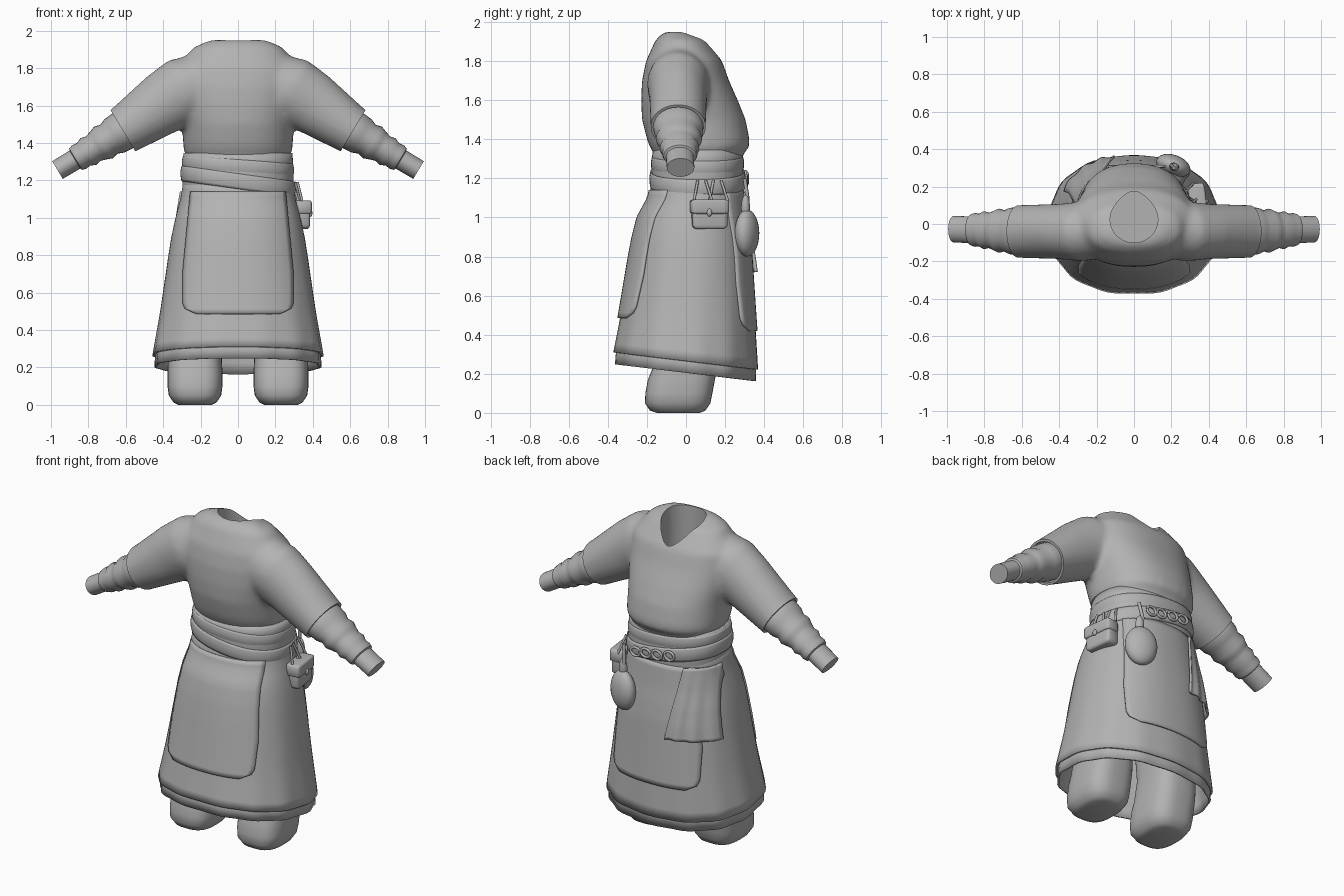
import bpy, bmesh, math
from mathutils import Vector, Matrix

if "Cube" in bpy.data.objects:
    bpy.data.objects.remove(bpy.data.objects["Cube"])

GREY = bpy.data.materials.new("grey cloth")
GREY.diffuse_color = (0.45, 0.45, 0.45, 1)
GREY.use_nodes = True
GREY.node_tree.nodes["Principled BSDF"].inputs["Base Color"].default_value = GREY.diffuse_color
TAU = 2 * math.pi

def finish(name, bm, angle=40, solid=0):
    bmesh.ops.recalc_face_normals(bm, faces=bm.faces)
    me = bpy.data.meshes.new(name)
    bm.to_mesh(me); bm.free()
    me.materials.append(GREY)
    ob = bpy.data.objects.new(name, me)
    bpy.context.collection.objects.link(ob)
    bpy.ops.object.select_all(action='DESELECT')
    bpy.context.view_layer.objects.active = ob
    ob.select_set(True)
    bpy.ops.object.shade_smooth_by_angle(angle=math.radians(angle))
    if solid:
        m = ob.modifiers.new("thickness", 'SOLIDIFY')
        m.thickness, m.offset = solid, 0
    return ob

def skin(bm, rings, closed=True, caps=True):
    vs = [[bm.verts.new(p) for p in r] for r in rings]
    n = len(vs[0])
    for a, b in zip(vs, vs[1:]):
        for i in range(n if closed else n - 1):
            j = (i + 1) % n
            bm.faces.new((a[i], a[j], b[j], b[i]))
    if caps:
        bm.faces.new(vs[0]); bm.faces.new(vs[-1])

def sgnpow(v, e):
    return math.copysign(abs(v) ** e, v)

def flat_ring(z, hw, yf, yb, cx=0, n=2.3, seg=48):
    mid, b = (yf + yb) / 2, (yb - yf) / 2
    return [Vector((cx + hw * sgnpow(math.cos(TAU * i / seg), 2 / n),
                    mid + b * sgnpow(math.sin(TAU * i / seg), 2 / n), z)) for i in range(seg)]

def arm_ring(x, z, r, ry, s, seg=28, y=-0.04):
    # ring square to the arm, which slopes down and outwards
    return [Vector((s * (x + 0.515 * r * math.cos(TAU * i / seg)), y + ry * math.sin(TAU * i / seg),
                    z + 0.857 * r * math.cos(TAU * i / seg))) for i in range(seg)]

def table(rows, z):
    for a, b in zip(rows, rows[1:]):
        if a[0] >= z >= b[0]:
            t = (a[0] - z) / (a[0] - b[0])
            return [p + (q - p) * t for p, q in zip(a[1:], b[1:])]
    return rows[0][1:] if z > rows[0][0] else rows[-1][1:]

# Tunic: body and sleeves fused into one smooth form
bm = bmesh.new()
BODY = [(1.95, .15, -.11, 0), (1.91, .24, -.155, .10), (1.8, .33, -.205, .185), (1.7, .335, -.225, .22),
        (1.6, .32, -.23, .265), (1.5, .30, -.225, .305), (1.4, .293, -.2, .325), (1.36, .29, -.185, .325),
        (1.33, .275, -.165, .295), (1.2, .26, -.15, .26)]
skin(bm, [flat_ring(*r) for r in BODY])
SLEEVE = [(.1, 1.76, .15, .13), (.28, 1.685, .182, .16), (.4, 1.612, .168, .148),
          (.615, 1.465, .13, .142), (.76, 1.375, .128, .14)]
for s in (1, -1):
    skin(bm, [arm_ring(*r, s) for r in SLEEVE])
tunic = finish("tunic", bm)
m = tunic.modifiers.new("fuse", 'REMESH')
m.mode, m.voxel_size, m.use_smooth_shade = 'VOXEL', 0.016, True
m = tunic.modifiers.new("soften", 'SMOOTH')
m.factor, m.iterations = 0.5, 10

cutters = []
for s in (1, -1):
    # square sleeve ends, then a recess inside each sleeve
    for x0, x1, r, ry in ((.615, 1.1, .3, .3), (.53, .7, .116, .127)):
        bm = bmesh.new()
        skin(bm, [arm_ring(x, 1.465 - (x - .615) * 0.6, r, ry, s) for x in (x0, x1)])
        cutters.append(finish("sleeve_cutter", bm))
# neck opening with a point on the +y side
neck = []
for i in range(40):
    a = TAU * i / 40
    y = math.sin(a)
    neck.append((.128 * math.cos(a) * (1 - .3 * max(y, 0) ** 2), .025 + (.15 if y > 0 else .125) * y))
bm = bmesh.new()
skin(bm, [[Vector((x * k, y, z)) for x, y in neck] for z, k in ((1.55, 1.2), (1.8, 1.0), (2.1, 1.0))])
cutters.append(finish("neck_cutter", bm))
for c in cutters:
    m = tunic.modifiers.new("cut", 'BOOLEAN')
    m.operation, m.solver, m.object = 'DIFFERENCE', 'EXACT', c
bpy.context.view_layer.objects.active = tunic
bpy.ops.object.select_all(action='DESELECT')
tunic.select_set(True)
for m in list(tunic.modifiers):
    bpy.ops.object.modifier_apply(modifier=m.name)
for c in cutters:
    bpy.data.objects.remove(c)
bpy.ops.object.shade_smooth_by_angle(angle=math.radians(40))

# Wrinkled undersleeves with wrist ends
ARM = [(.55, .105), (.62, .108), (.66, .104), (.69, .09), (.72, .098), (.75, .085), (.775, .076),
       (.80, .083), (.825, .07), (.85, .073), (.868, .067), (.872, .056), (.965, .055)]
for s, side in ((1, "right"), (-1, "left")):
    bm = bmesh.new()
    skin(bm, [arm_ring(x, 1.465 - (x - .615) * 0.6, r, r * 1.1 + .01, s, y=-.04 + .012 * (x - .6) / .36)
              for x, r in ARM])
    finish(side + "_undersleeve", bm, 50)

# Long skirt in two layers with a hem that dips towards +y
SKIRT = [(1.2, .285, -.165, .28), (1.1, .302, -.185, .29), (1.0, .328, -.238, .30), (.9, .35, -.262, .315),
         (.8, .366, -.28, .327), (.5, .41, -.327, .345), (.27, .45, -.368, .36), (.1, .46, -.38, .362)]
def skirt_layer(name, hem, shrink, pleat):
    bm, rings = bmesh.new(), []
    for k in range(19):
        t = k / 18
        ring = flat_ring(0, *table(SKIRT, 1.2 - t * (1.2 - hem)), seg=72)
        for i, p in enumerate(ring):
            f = shrink + pleat * t * t * math.sin(TAU * i * 13 / 72)
            p.x *= f; p.y *= f
            p.z = 1.2 - t * (1.2 - hem) - .12 * p.y * t ** 3
        rings.append(ring)
    skin(bm, rings, caps=False)
    finish(name, bm, 40, .012)
skirt_layer("outer_skirt", .265, 1.0, .008)
skirt_layer("under_skirt", .205, .965, .012)

def skirt_y(x, z, side):
    hw, yf, yb = table(SKIRT, z)
    f = (1 - min(abs(x / hw), .999) ** 2.3) ** (1 / 2.3)
    return (yf + yb) / 2 + side * (yb - yf) / 2 * f

def panel(name, side, z0, z1, edges, lift, rough=0):
    # cloth patch that follows the skirt; edges(t) gives left and right limits
    bm, rows = bmesh.new(), []
    for k in range(25):
        t = k / 24
        z = z0 + (z1 - z0) * t
        l, r = edges(t)
        row = []
        for i in range(25):
            x = l + (r - l) * i / 24
            d = lift * (.5 + .5 * t) + rough * t * math.sin(i * .8)
            row.append(Vector((x * (1 + d), skirt_y(x, z, side) + side * d, z)))
        rows.append(row)
    skin(bm, rows, closed=False, caps=False)
    finish(name, bm, 40, .012)

def apron_edges(t):
    w = .25 + .04 * min(t * 1.5, 1)
    if t > .9:
        w -= .07 * (1 - math.sqrt(max(0, 1 - ((t - .9) / .1) ** 2)))
    return -w, w
panel("apron", -1, 1.14, .485, apron_edges, .016)
panel("second_apron", 1, 1.14, .42, apron_edges, .010)
panel("hanging_cloth", 1, 1.14, .72, lambda t: (-.30 - .06 * t, -.17 + .07 * t), .035, .006)

# Wide sash, slanting belt and narrow folds
def band(name, z0, z1, grow, tilt, bulge=.008):
    bm, rings = bmesh.new(), []
    for k in range(7):
        t = k / 6
        g = grow + bulge * math.sin(math.pi * t)
        ring = flat_ring(z0 + (z1 - z0) * t, .284 + g, -.164 - g, .282 + g, seg=64)
        for p in ring:
            p.z -= tilt * p.x
        rings.append(ring)
    skin(bm, rings, caps=False)
    finish(name, bm, 40, .01)
band("sash", 1.08, 1.345, .002, 0, .006)
band("sash_fold", 1.24, 1.31, .005, .07, .006)
band("belt", 1.155, 1.235, .013, .14, .006)

def blob(name, loc, size, rot=(0, 0, 0), cube=False):
    bm = bmesh.new()
    if cube:
        bmesh.ops.create_cube(bm, size=1)
        bmesh.ops.bevel(bm, geom=bm.edges[:], offset=.16, segments=3, affect='EDGES', profile=.5)
    else:
        bmesh.ops.create_uvsphere(bm, u_segments=24, v_segments=14, radius=.5)
    R = Matrix.Rotation(rot[2], 4, 'Z') @ Matrix.Rotation(rot[1], 4, 'Y') @ Matrix.Rotation(rot[0], 4, 'X')
    bm.transform(Matrix.Translation(loc) @ R @ Matrix.Diagonal((*size, 1)))
    finish(name, bm, 60)

def cord(name, pts, r):
    cu = bpy.data.curves.new(name, 'CURVE')
    cu.dimensions, cu.bevel_depth, cu.bevel_resolution = '3D', r, 2
    sp = cu.splines.new('POLY')
    sp.points.add(len(pts) - 1)
    for q, p in zip(sp.points, pts):
        q.co = (*p, 1)
    cu.materials.append(GREY)
    bpy.context.collection.objects.link(bpy.data.objects.new(name, cu))

# Belt pouch with flap and toggle
blob("pouch", (.335, .12, 1.01), (.085, .18, .14), (0, 0, .12), True)
blob("pouch_flap", (.342, .12, 1.055), (.09, .195, .075), (0, 0, .12), True)
blob("pouch_toggle", (.388, .12, 1.025), (.02, .025, .04))
# Round flask with neck
blob("flask", (.21, .312, .92), (.19, .115, .24), (0, 0, -.35))
blob("flask_neck", (.215, .305, 1.05), (.05, .045, .13), (0, 0, -.35))
cord("flask_strap", [(.215, .3, 1.2), (.20, .315, 1.1), (.215, .31, 1.03)], .01)
# Criss-cross pouch straps
for i in range(4):
    y = .06 + .04 * i
    x0, x1 = .318 - .012 * i, .345 - .01 * i
    cord("pouch_strap", [(x0, y, 1.19), (x1, y + (.035 if i % 2 else -.02), 1.08)], .007)
# Buckle rings on the belt
for i, x in enumerate((-.10, -.02, .06, .13)):
    y = .31 - .35 * x * x
    ring = [(x + .032 * math.cos(TAU * k / 16), y + .004 * (i % 2),
             1.195 - .14 * x + .026 * math.sin(TAU * k / 16)) for k in range(17)]
    cord("buckle_ring", ring, .008)

# Boots and legs
LEG = [(0, .09, -.15, .07), (.012, .115, -.185, .10), (.05, .14, -.21, .125), (.1, .147, -.208, .135),
       (.17, .147, -.195, .148), (.22, .145, -.175, .158), (.35, .14, -.15, .165), (.95, .12, -.12, .16)]
for s, side in ((1, "right"), (-1, "left")):
    bm = bmesh.new()
    skin(bm, [flat_ring(z, hw, a, b, s * (.23 if z < .5 else .14), 2.9) for z, hw, a, b in LEG])
    finish(side + "_leg", bm, 50)
